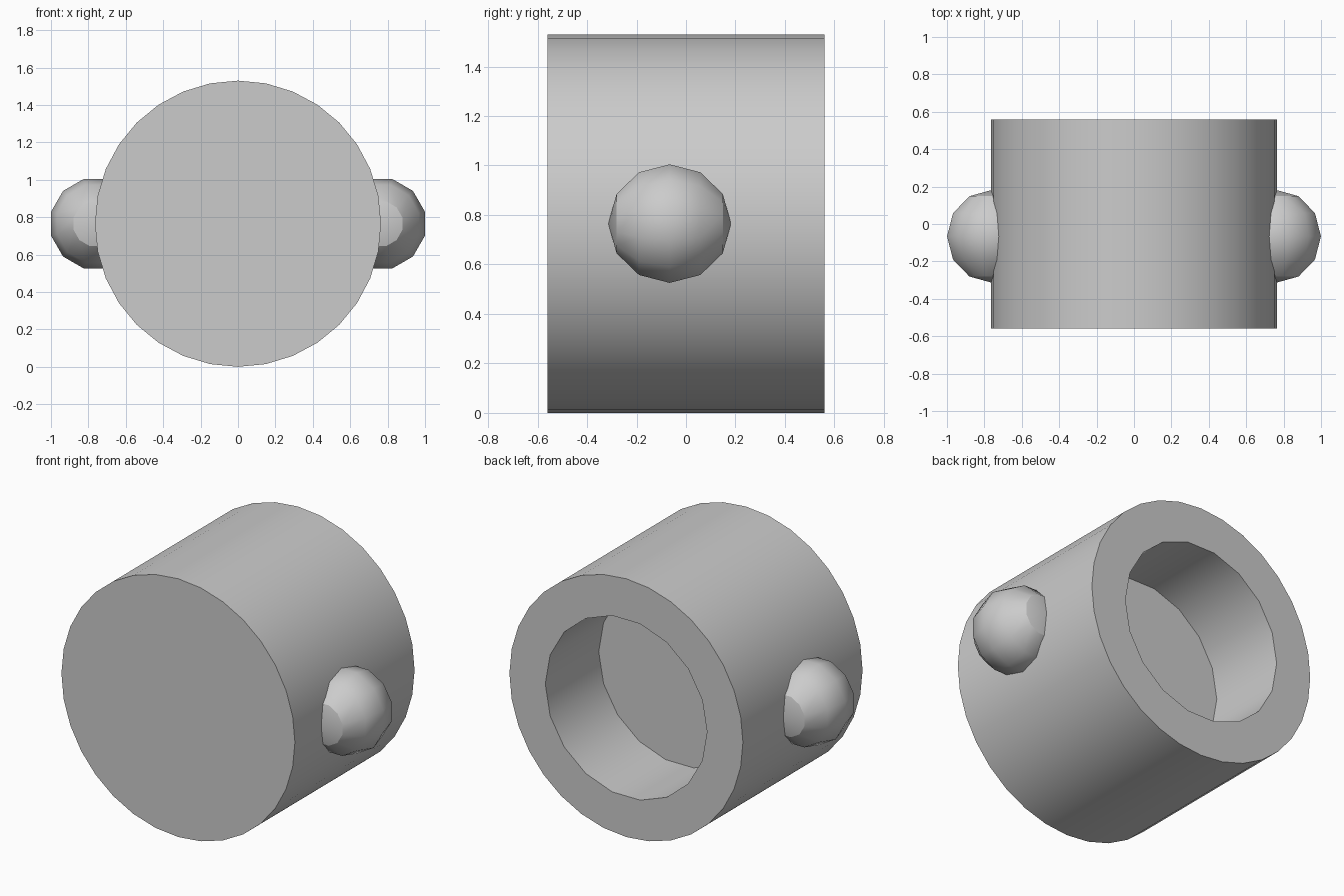
import bpy
import bmesh
import math
from mathutils import Matrix, Vector

cube = bpy.data.objects.get("Cube")
if cube:
    bpy.data.objects.remove(cube, do_unlink=True)

RADIUS, HALF_LENGTH = 0.765, 0.56
HOLE_RADIUS, HOLE_DEPTH = 0.53, 0.5
KNOB_RADIUS, KNOB_Y = 0.248, -0.066

grey = bpy.data.materials.new("plain grey")
grey.use_nodes = True
grey.diffuse_color = (0.6, 0.6, 0.6, 1)
grey.node_tree.nodes["Principled BSDF"].inputs["Base Color"].default_value = (0.6, 0.6, 0.6, 1)


def add_object(name, bm):
    mesh = bpy.data.meshes.new(name)
    bm.to_mesh(mesh)
    bm.free()
    mesh.materials.append(grey)
    obj = bpy.data.objects.new(name, mesh)
    bpy.context.collection.objects.link(obj)
    return obj


def smooth(obj):
    bpy.ops.object.select_all(action="DESELECT")
    obj.select_set(True)
    bpy.context.view_layer.objects.active = obj
    bpy.ops.object.shade_smooth_by_angle(angle=math.radians(30))


def drum(name, radius, y_min, y_max, sides):
    """Closed cylinder lying along y, with a vertex on the x axis."""
    bm = bmesh.new()
    place = Matrix.Translation((0, (y_min + y_max) / 2, RADIUS)) @ Matrix.Rotation(math.pi / 2, 4, "X")
    spin = Matrix.Rotation(math.pi / 2, 4, "Z")
    bmesh.ops.create_cone(bm, cap_ends=True, segments=sides, radius1=radius, radius2=radius,
                          depth=y_max - y_min, matrix=place @ spin)
    return add_object(name, bm)


# Body with a blind round socket in the back
body = drum("body", RADIUS, -HALF_LENGTH, HALF_LENGTH, 32)
cutter = drum("socket_cutter", HOLE_RADIUS, HALF_LENGTH - HOLE_DEPTH, HALF_LENGTH + 0.2, 18)
cut = body.modifiers.new("socket", "BOOLEAN")
cut.operation = "DIFFERENCE"
cut.solver = "EXACT"
cut.object = cutter
bpy.ops.object.select_all(action="DESELECT")
body.select_set(True)
bpy.context.view_layer.objects.active = body
bpy.ops.object.modifier_apply(modifier=cut.name)
bpy.data.objects.remove(cutter, do_unlink=True)
smooth(body)

# Round knobs half sunk into each side, poles pointing front and back
for side, label in ((1, "left"), (-1, "right")):
    bm = bmesh.new()
    turn = Matrix.Rotation(math.pi / 2, 4, "X") @ Matrix.Rotation(math.radians(15), 4, "Z")
    place = Matrix.Translation(Vector((side * 0.76, KNOB_Y, RADIUS)))
    bmesh.ops.create_uvsphere(bm, u_segments=12, v_segments=6, radius=KNOB_RADIUS, matrix=place @ turn)
    smooth(add_object(label + "_knob", bm))
